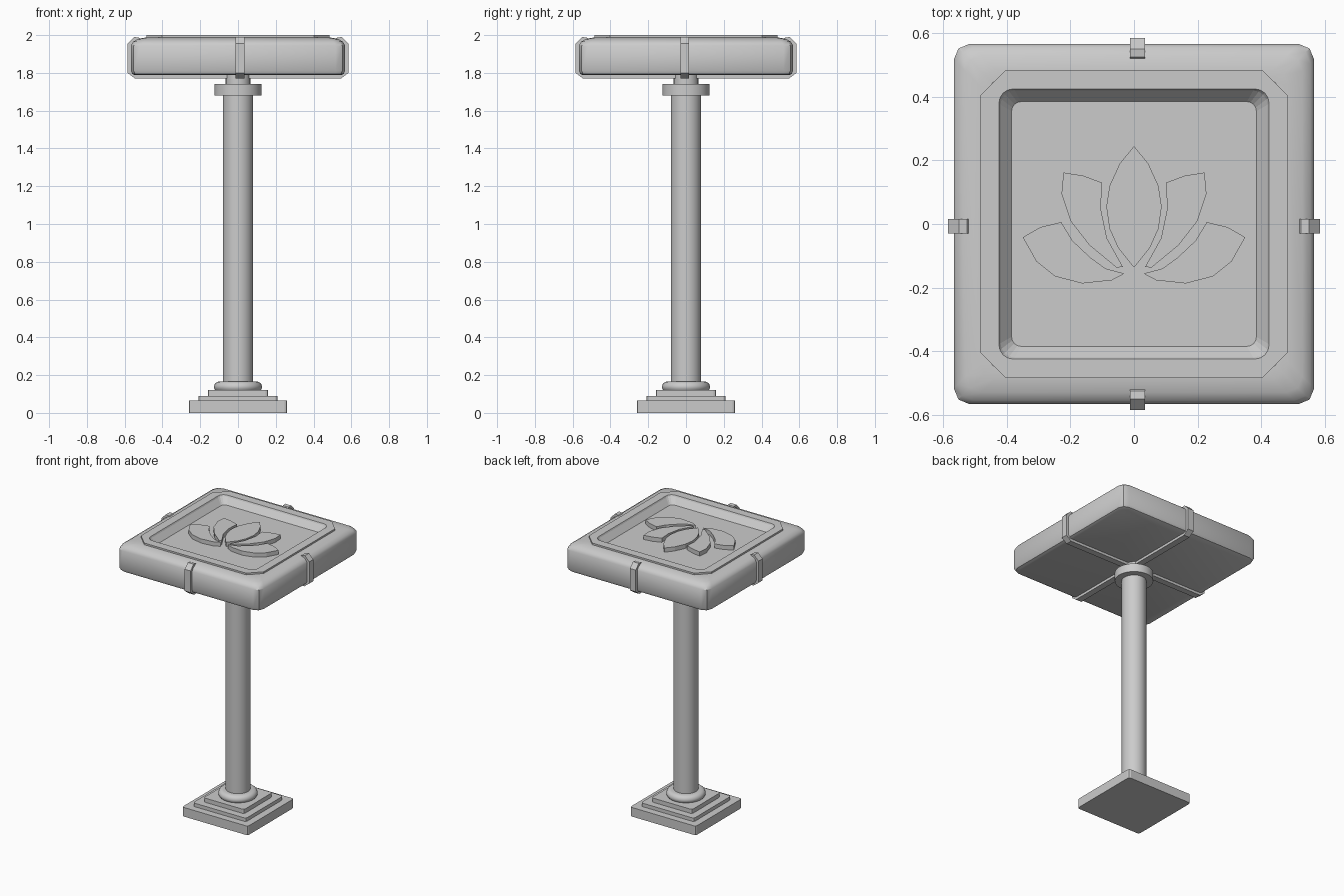
import bpy, bmesh, math
from mathutils import Vector, Matrix

if "Cube" in bpy.data.objects:
    bpy.data.objects.remove(bpy.data.objects["Cube"], do_unlink=True)

stone = bpy.data.materials.new("grey stone")
stone.use_nodes = True
GREY = (0.6, 0.6, 0.6, 1)
stone.diffuse_color = GREY
stone.node_tree.nodes["Principled BSDF"].inputs["Base Color"].default_value = GREY


def finish(name, bm, smooth=None):
    bmesh.ops.recalc_face_normals(bm, faces=bm.faces)
    mesh = bpy.data.meshes.new(name)
    bm.to_mesh(mesh)
    bm.free()
    mesh.materials.append(stone)
    ob = bpy.data.objects.new(name, mesh)
    bpy.context.collection.objects.link(ob)
    if smooth:
        bpy.ops.object.select_all(action='DESELECT')
        ob.select_set(True)
        bpy.context.view_layer.objects.active = ob
        bpy.ops.object.shade_smooth_by_angle(angle=math.radians(smooth))
    return ob


def square_ring(half, corner, z, segs, straight=False):
    """Square outline whose corners are rounded, or cut straight."""
    pts = []
    for q in range(4):
        turn = Matrix.Rotation(q * math.pi / 2, 3, 'Z')
        for i in range(segs + 1):
            t = i / segs
            a = t * math.pi / 2
            u, v = (1 - t, t) if straight else (math.cos(a), math.sin(a))
            c = half - corner
            pts.append(turn @ Vector((c + corner * u, c + corner * v, z)))
    return pts


def loft(name, rings, smooth=None, cap_start=True, cap_end=True):
    bm = bmesh.new()
    loops = [[bm.verts.new(p) for p in ring] for ring in rings]
    for a, b in zip(loops, loops[1:]):
        n = len(a)
        for i in range(n):
            j = (i + 1) % n
            bm.faces.new((a[i], a[j], b[j], b[i]))
    if cap_start:
        bm.faces.new(loops[0][::-1])
    if cap_end:
        bm.faces.new(loops[-1])
    return finish(name, bm, smooth)


def lathe(name, profile, sides=48):
    rings = [[Vector((r * math.cos(k * math.tau / sides), r * math.sin(k * math.tau / sides), z))
              for k in range(sides)] for r, z in profile]
    return loft(name, rings, 35)


def extrude(name, outline, depth):
    """Flat outline pushed along a vector into a solid."""
    bm = bmesh.new()
    face = bm.faces.new([bm.verts.new(p) for p in outline])
    new = bmesh.ops.extrude_face_region(bm, geom=[face])["geom"]
    bmesh.ops.translate(bm, vec=depth, verts=[v for v in new if isinstance(v, bmesh.types.BMVert)])
    return finish(name, bm)


# Stepped square base
for name, half, low, high in (("base_slab", 0.26, 0, 0.065),
                              ("middle_step", 0.21, 0.065, 0.09),
                              ("upper_step", 0.16, 0.09, 0.12)):
    loft(name, [square_ring(half, 0.015, z, 2) for z in (low, high)])

# Round column with foot moulding, collar and neck
lathe("foot_moulding", [(0.12, 0.12), (0.127, 0.13), (0.127, 0.142), (0.122, 0.155),
                        (0.11, 0.164), (0.095, 0.167), (0.07, 0.167)])
lathe("column", [(0.08, 0.16), (0.08, 1.69)])
lathe("collar", [(0.125, 1.68), (0.125, 1.74)])
lathe("neck", [(0.065, 1.73), (0.065, 1.795)])

# Cushion-shaped top slab
slab = [(0.545, 1.788), (0.56, 1.795), (0.567, 1.812), (0.567, 1.945),
        (0.555, 1.965), (0.53, 1.98), (0.485, 1.988), (0.46, 1.988)]
loft("top_slab", [square_ring(h, 0.05, z, 2) for h, z in slab], 35, cap_end=False)

# Raised frame around the sunken tray
FLOOR = 1.95
loft("frame_and_tray", [square_ring(0.485, 0.082, 1.985, 4, True),
                        square_ring(0.485, 0.082, 2.0, 4, True),
                        square_ring(0.425, 0.045, 2.0, 4),
                        square_ring(0.42, 0.045, 1.99, 4),
                        square_ring(0.385, 0.03, FLOOR, 4)], cap_start=False)

# Lotus relief; side petals are mirrored
half_petal = [(0, 0.245), (0.045, 0.19), (0.077, 0.12), (0.087, 0.055),
              (0.077, -0.015), (0.05, -0.075), (0, -0.137)]
petals = {
    "inner_petal": [(0.113, 0.13), (0.105, 0.05), (0.085, -0.045), (0.035, -0.135),
                    (0.055, -0.137), (0.14, -0.067), (0.2, 0.01), (0.228, 0.095),
                    (0.222, 0.162), (0.235, 0.162), (0.16, 0.152)],
    "outer_petal": [(0.35, -0.042), (0.295, -0.01), (0.229, 0.006), (0.194, -0.052),
                    (0.138, -0.105), (0.09, -0.14), (0.03, -0.156), (0.07, -0.177),
                    (0.163, -0.187), (0.248, -0.165), (0.307, -0.118)],
}
petals["inner_petal"][0] = (0.1, 0.13)
petals["inner_petal"][9:10] = []
RELIEF = Vector((0, 0, 0.035))
centre = half_petal + [(-x, y) for x, y in half_petal[-2:0:-1]]
extrude("centre_petal", [(x, y, FLOOR - 0.005) for x, y in centre], RELIEF)
for name, outline in petals.items():
    for side, sign in (("left", 1), ("right", -1)):
        extrude(f"{side}_{name}", [(sign * x, y, FLOOR - 0.005) for x, y in outline], RELIEF)

# Two crossed straps gripping the slab from below
outer = [(0.515, 1.975), (0.525, 1.987), (0.55, 1.99), (0.585, 1.955), (0.585, 1.8), (0.545, 1.77)]
inner = [(0.535, 1.79), (0.56, 1.81), (0.56, 1.95), (0.54, 1.968)]
WIDTH = 0.046
for name, turn, shift in (("side_strap", 0, (0, -0.007, 0)),
                          ("front_back_strap", math.pi / 2, (0.011, 0, 0))):
    right = outer + inner
    path = outer + [(-x, z) for x, z in outer[::-1]] + [(-x, z) for x, z in inner[::-1]] + inner
    # inner runs from the underside up to the tip on each end
    path = outer + [(-x, z) for x, z in outer[::-1]] + [(-x, z) for x, z in inner[::-1]] + inner
    strap = extrude(name, [(x, -WIDTH / 2, z) for x, z in path], Vector((0, WIDTH, 0)))
    strap.matrix_world = Matrix.Translation(shift) @ Matrix.Rotation(turn, 4, 'Z')
